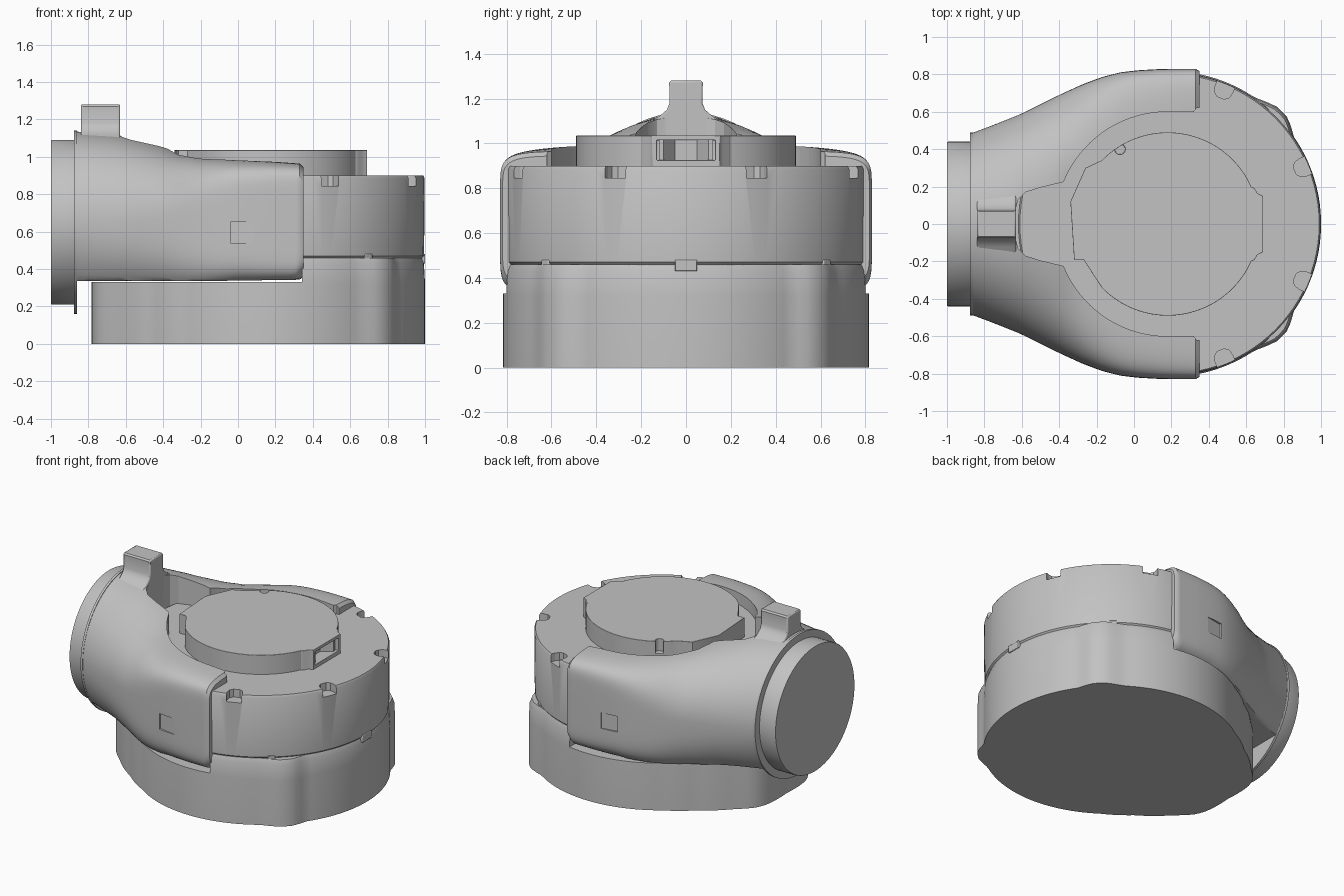
import bpy, bmesh, math

if "Cube" in bpy.data.objects:
    bpy.data.objects.remove(bpy.data.objects["Cube"])

CX, PIPE_Z = 0.19, 0.65
grey = bpy.data.materials.new("mid_grey")
grey.diffuse_color = (0.54, 0.54, 0.54, 1)
grey.use_nodes = True
grey.node_tree.nodes["Principled BSDF"].inputs["Base Color"].default_value = grey.diffuse_color


def finish(name, bm, bevel=0.0, smooth=True):
    bmesh.ops.remove_doubles(bm, verts=bm.verts, dist=1e-5)
    bmesh.ops.recalc_face_normals(bm, faces=bm.faces)
    me = bpy.data.meshes.new(name)
    bm.to_mesh(me)
    bm.free()
    ob = bpy.data.objects.new(name, me)
    bpy.context.collection.objects.link(ob)
    me.materials.append(grey)
    if bevel:
        add_bevel(ob, bevel)
    if smooth:
        shade(ob)
    return ob


def select(ob):
    bpy.ops.object.select_all(action='DESELECT')
    ob.select_set(True)
    bpy.context.view_layer.objects.active = ob


def shade(ob):
    select(ob)
    bpy.ops.object.shade_smooth_by_angle(angle=math.radians(35))


def add_bevel(ob, width):
    m = ob.modifiers.new("soft_edges", 'BEVEL')
    m.width, m.segments, m.limit_method = width, 2, 'ANGLE'
    m.angle_limit = math.radians(50)


def skin(name, rings, **kw):
    """Closed solid through equal-length rings of points."""
    bm = bmesh.new()
    loops = [[bm.verts.new(p) for p in r] for r in rings]
    n = len(loops[0])
    for a, b in zip(loops, loops[1:]):
        for i in range(n):
            j = (i + 1) % n
            bm.faces.new((a[i], a[j], b[j], b[i]))
    bm.faces.new(loops[0])
    bm.faces.new(loops[-1])
    return finish(name, bm, **kw)


def prism(name, outline, z0, z1, **kw):
    return skin(name, [[(x, y, z) for x, y in outline] for z in (z0, z1)], **kw)


def box(name, x0, x1, y0, y1, z0, z1, **kw):
    return prism(name, [(x0, y0), (x1, y0), (x1, y1), (x0, y1)], z0, z1, **kw)


def circle(r, cx=CX, cy=0.0, n=96):
    return [(cx + r * math.cos(2 * math.pi * i / n), cy + r * math.sin(2 * math.pi * i / n)) for i in range(n)]


def arc(r, a0, a1, step=4, cx=0.18):
    return [(cx + r * math.cos(math.radians(a)), r * math.sin(math.radians(a))) for a in range(a0, a1, step)]


def radial(points, a):
    """Turn (outward, sideways) points about the drum axis by a degrees."""
    ca, sa = math.cos(math.radians(a)), math.sin(math.radians(a))
    return [(CX + u * ca - v * sa, u * sa + v * ca) for u, v in points]


def disc_x(name, stations, n=72):
    """Turned part about the pipe axis from (x, radius) pairs."""
    return skin(name, [[(x, y, PIPE_Z + z) for y, z in circle(r, 0, 0, n)] for x, r in stations])


def cut(ob, cutters):
    for c in cutters:
        m = ob.modifiers.new("cut", 'BOOLEAN')
        m.operation, m.solver, m.object = 'DIFFERENCE', 'EXACT', c
        select(ob)
        bpy.ops.object.modifier_apply(modifier=m.name)
        bpy.data.objects.remove(c)


def mirrored(half):
    return half + [(x, -y) for x, y in reversed(half)]


def lerp(table, x):
    for (a, p), (b, q) in zip(table, table[1:]):
        if x <= b:
            t = (x - a) / (b - a)
            return p + (q - p) * t
    return table[-1][1]


# Base: round body with two corner bumps and a wide lobe under the pipe
RADIUS = [(0, 0.81), (35, 0.812), (42, 0.85), (47.5, 0.85), (56, 0.815), (90, 0.817),
          (125, 0.815), (140, 0.845), (155, 0.92), (163, 0.98), (168, 0.988), (180, 0.97)]


def base_ring(z, inset=0.0):
    ring = []
    for i in range(144):
        a = i * 2.5
        r = lerp(RADIUS, min(a, 360 - a)) - inset
        a = math.radians(a)
        ring.append((CX + r * math.cos(a), r * math.sin(a), z))
    return ring


base = skin("base", [base_ring(0), base_ring(0.32), base_ring(0.43, 0.006), base_ring(0.46, 0.018)])
cut(base, [box("step_cutter", -1.2, 0.342, -1, 1, 0.33, 0.6)])
shade(base)

# Drum: main round housing with locating tabs at the seam
drum = skin("drum", [[(x, y, z) for x, y in circle(r)] for z, r in
                     ((0.40, 0.785), (0.46, 0.795), (0.47, 0.805), (0.885, 0.808), (0.90, 0.80))])
notch = mirrored([(0.90, 0.05), (0.775, 0.05), (0.745, 0.042), (0.728, 0.02)])
cut(drum, [prism("notch_cutter", radial(notch, a), 0.845, 1.0, smooth=False) for a in (23, 68, -23, -68)])
shade(drum)
for a, w in ((0, 0.05), (51, 0.025), (-51, 0.025)):
    prism("seam_tab", radial([(0.75, -w), (0.811, -w), (0.811, w), (0.75, w)], a), 0.43, 0.48, bevel=0.004)

# Cap: raised lid, cut off towards the pipe, with a tab opposite
upper = [(0.69, 0.15), (0.66, 0.165), (0.645, 0.19)] + arc(0.49, 24, 138) + [(-0.26, 0.30), (-0.34, 0.12)]
lower = [(-0.32, -0.19), (-0.27, -0.19)]
lower += [(x, -y) for x, y in reversed(upper[:-2]) if not (x < -0.22 and y < 0.24)]
cap = prism("cap", upper + lower, 0.88, 1.035)
cut(cap, [box("recess_cutter", 0.60, 0.8, -0.13, 0.13, 0.925, 1.015, smooth=False),
          prism("pin_cutter", circle(0.028, -0.075, 0.40, 16), 0.95, 1.2, smooth=False)])
add_bevel(cap, 0.012)
shade(cap)
# Two ribs inside the cap recess
for s in (-1, 1):
    prism("recess_rib", [(0.60, s * 0.05), (0.67, s * 0.10), (0.67, s * 0.12), (0.60, s * 0.08)], 0.92, 1.02)

# Yoke: round at the pipe, spreading into two flat arms hugging the drum
WIDTH = [(-0.87, 0.485), (-0.75, 0.53), (-0.6, 0.59), (-0.4, 0.69), (-0.28, 0.745), (-0.18, 0.783), (-0.08, 0.81),
         (0.02, 0.822), (0.15, 0.829), (0.33, 0.829), (0.35, 0.818)]
TOP = [(-0.87, 1.135), (-0.63, 1.12), (-0.5, 1.09), (-0.4, 1.065), (-0.32, 1.025), (-0.2, 0.998),
       (0.0, 0.985), (0.2, 0.975), (0.33, 0.965), (0.35, 0.945)]
LOW = [(-0.87, 0.49), (-0.4, 0.44), (0.0, 0.35), (0.31, 0.33), (0.35, 0.29)]
POWER = [(-0.87, 2.0), (-0.6, 2.05), (-0.4, 2.3), (-0.32, 2.9), (-0.2, 4.2), (0.0, 7.0), (0.35, 10.0)]
POWER_LOW = [(-0.87, 2.0), (-0.6, 2.5), (-0.4, 3.2), (0.0, 6.5), (0.35, 9.0)]
FLOOR = [(-0.87, 0.335), (-0.2, 0.335), (0.35, 0.343)]
rings = []
for x in [-0.87 + 0.05 * i for i in range(24)] + [0.31, 0.33, 0.35]:
    w, t, low, pu, pl, floor = (lerp(tab, x) for tab in (WIDTH, TOP, LOW, POWER, POWER_LOW, FLOOR))
    ring = []
    for i in range(120):
        a = 2 * math.pi * (i + 0.5) / 120
        c, s = math.cos(a), math.sin(a)
        h, p = (t - PIPE_Z, pu) if s > 0 else (low, pl)
        y = w * math.copysign(abs(c) ** (2 / p), c)
        z = PIPE_Z + h * math.copysign(abs(s) ** (2 / p), s)
        ring.append((x, y, max(z, floor)))
    rings.append(ring)
yoke = skin("yoke", rings)

# Handle block on top of the yoke, flaring into it
prof = [(0.066, 1.28), (0.075, 1.27), (0.073, 1.18), (0.085, 1.15), (0.12, 1.12), (0.20, 1.08), (0.30, 1.02)]
prof += [(-y, z) for y, z in reversed(prof)]
skin("handle", [[(x, y, z) for y, z in prof] for x in (-0.84, -0.63)], bevel=0.008)

# Well for the cap, and a small window in each arm
well = [(0.5, 0.62), (0.335, 0.62), (0.32, 0.60)] + arc(0.6, 90, 160)
well += [(-0.50, 0.195), (-0.58, 0.17), (-0.62, 0.13), (-0.632, 0.08)]
cutters = [prism("well_cutter", mirrored(well), 0.88, 1.5, smooth=False)]
for s in (-1, 1):
    cutters.append(prism("window_cutter", [(-0.04, s * 0.80), (0.08, s * 0.822), (0.08, s * 0.9), (-0.04, s * 0.9)],
                         0.54, 0.65, smooth=False))
cut(yoke, cutters)
shade(yoke)

# Pipe and its flange
disc_x("flange", [(-0.878, 0.49), (-0.862, 0.49)])
disc_x("pipe", [(-1.0, 0.437), (-0.995, 0.44), (-0.87, 0.44)])
